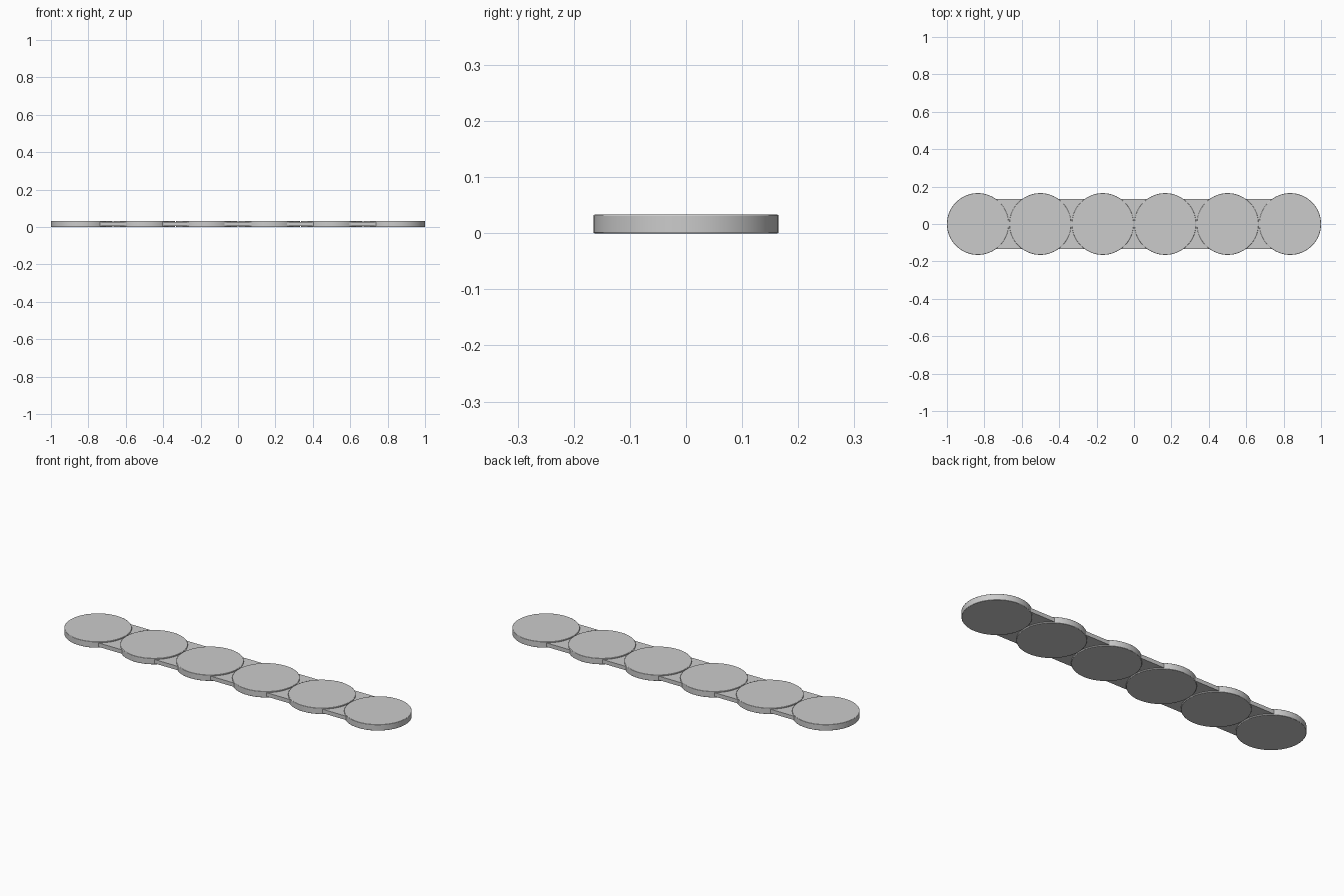
import bpy

if "Cube" in bpy.data.objects:
    bpy.data.objects.remove(bpy.data.objects["Cube"])

R, H, PITCH = 0.165, 0.033, 0.334      # disc radius, height, spacing
LINK_W, LINK_Z0, LINK_Z1 = 0.268, 0.006, 0.027


def finish(ob, name, bevel):
    ob.name = name
    if bevel:
        m = ob.modifiers.new("edge", 'BEVEL')
        m.width, m.segments, m.limit_method = bevel, 2, 'ANGLE'
    return ob


# Six round discs in a row
centres = [(i - 2.5) * PITCH for i in range(6)]
for i, x in enumerate(centres):
    bpy.ops.mesh.primitive_cylinder_add(vertices=96, radius=R, depth=H,
                                        location=(x, 0, H / 2))
    bpy.ops.object.shade_smooth_by_angle()
    finish(bpy.context.object, f"disc_{i + 1}", 0.002)

# Thinner flat links filling the gaps between neighbouring discs
for i, x in enumerate(centres[:-1]):
    bpy.ops.mesh.primitive_cube_add(size=1, location=(x + PITCH / 2, 0, (LINK_Z0 + LINK_Z1) / 2))
    ob = bpy.context.object
    ob.scale = (0.16, LINK_W, LINK_Z1 - LINK_Z0)
    bpy.ops.object.transform_apply(location=False, rotation=False, scale=True)
    finish(ob, f"link_{i + 1}", 0)
